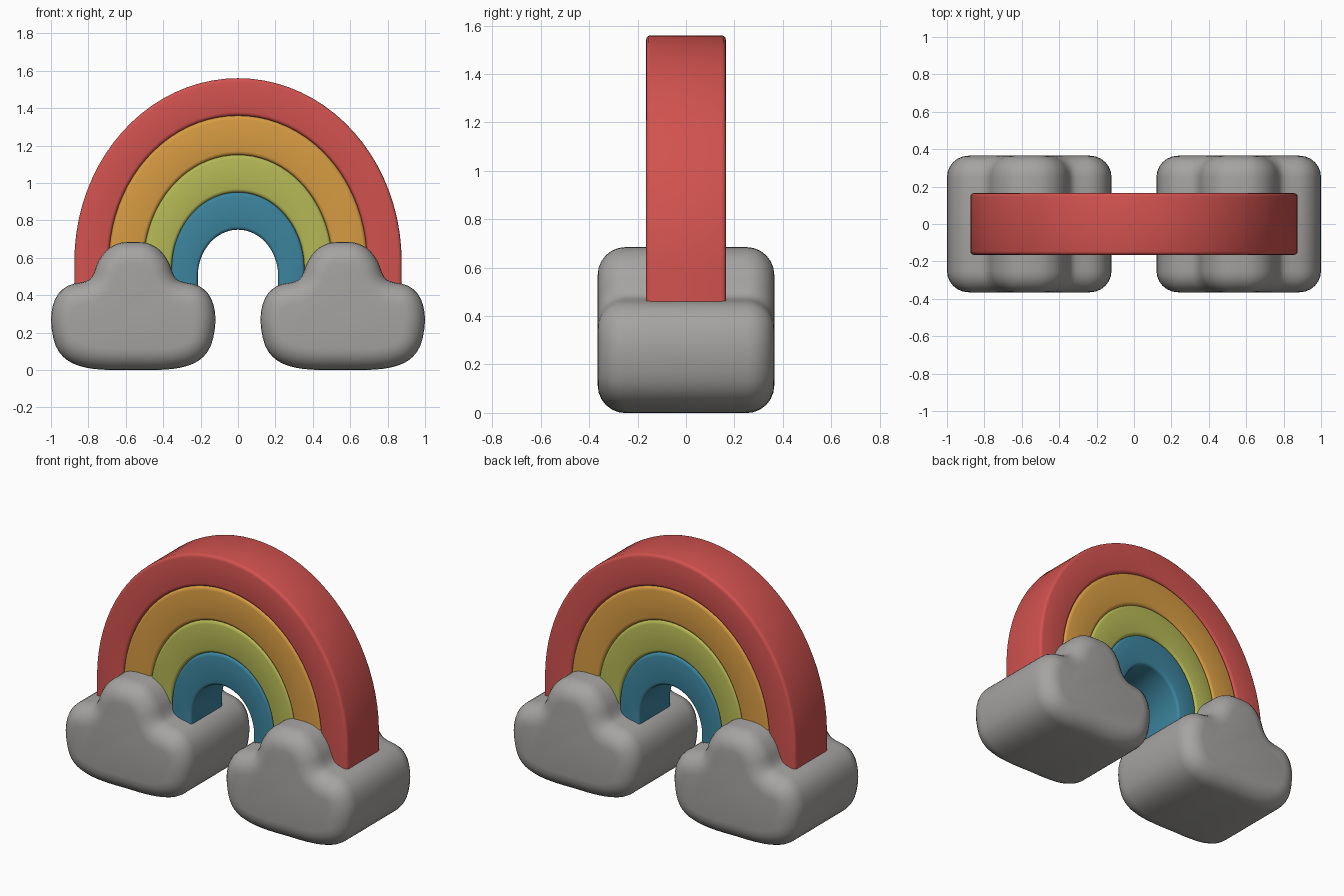
import bpy, bmesh, math
from mathutils import Vector

if "Cube" in bpy.data.objects:
    bpy.data.objects.remove(bpy.data.objects["Cube"])


def material(name, rgb):
    m = bpy.data.materials.new(name)
    m.diffuse_color = (*rgb, 1)
    m.use_nodes = True
    m.node_tree.nodes["Principled BSDF"].inputs["Base Color"].default_value = m.diffuse_color
    return m


def loft(name, rings, mat, angle):
    """Join closed rings of points into a capped, smooth-shaded solid."""
    bm = bmesh.new()
    loops = [[bm.verts.new(p) for p in ring] for ring in rings]
    n = len(loops[0])
    for a, b in zip(loops, loops[1:]):
        for i in range(n):
            j = (i + 1) % n
            bm.faces.new((a[i], a[j], b[j], b[i]))
    bm.faces.new(loops[0])
    bm.faces.new(loops[-1])
    bmesh.ops.recalc_face_normals(bm, faces=bm.faces)
    me = bpy.data.meshes.new(name)
    bm.to_mesh(me)
    bm.free()
    me.materials.append(mat)
    ob = bpy.data.objects.new(name, me)
    bpy.context.collection.objects.link(ob)
    bpy.ops.object.select_all(action='DESELECT')
    ob.select_set(True)
    bpy.context.view_layer.objects.active = ob
    bpy.ops.object.shade_smooth_by_angle(angle=math.radians(angle))
    return ob


# Rainbow bands: each edge is (half width, top height, spring height)
edges = [(0.875, 1.56, 0.58), (0.69, 1.36, 0.58), (0.505, 1.15, 0.56),
         (0.355, 0.95, 0.54), (0.215, 0.75, 0.50)]
bands = [("red_band", (0.64, 0.085, 0.078), 0.165),
         ("orange_band", (0.68, 0.33, 0.055), 0.163),
         ("green_band", (0.46, 0.48, 0.09), 0.161),
         ("blue_band", (0.045, 0.23, 0.34), 0.158)]
FOOT, STEPS = 0.3, 40


def arch_point(outer, inner, k, u, y):
    """Point on an arch cross-section; u runs from inner (0) to outer (1)."""
    def edge(e):
        rx, top, c = e
        if k in (0, STEPS + 2):
            return Vector((rx if k == 0 else -rx, 0, FOOT))
        t = math.pi * (k - 1) / STEPS
        return Vector((rx * math.cos(t), 0, c + (top - c) * math.sin(t)))
    p = edge(inner).lerp(edge(outer), u)
    p.y = y
    return p


for i, (name, rgb, depth) in enumerate(bands):
    b, w = 0.018, 0.1          # edge rounding in y and as a share of the width
    section = []
    for cu, cy, start in ((1 - w, depth - b, 0), (w, depth - b, 90),
                          (w, b - depth, 180), (1 - w, b - depth, 270)):
        for a in (0, 30, 60, 90):
            t = math.radians(start + a)
            section.append((cu + w * math.cos(t), cy + b * math.sin(t)))
    rings = [[arch_point(edges[i], edges[i + 1], k, u, y) for u, y in section]
             for k in range(STEPS + 3)]
    loft(name, rings, material(name.replace("_band", ""), rgb), 50)

# Cloud outline, right half from the middle of the base to the top of the bump
half = [(0, 0), (0.13, 0), (0.25, 0.012), (0.35, 0.05), (0.415, 0.13),
        (0.44, 0.27), (0.415, 0.385), (0.35, 0.45), (0.25, 0.475),
        (0.215, 0.51), (0.19, 0.575), (0.145, 0.638), (0.08, 0.677), (0, 0.685)]
ctrl = [Vector(p) for p in half + [(-x, z) for x, z in half[-2:0:-1]]]
outline = []
for i in range(len(ctrl)):
    p0, p1, p2, p3 = (ctrl[(i + d) % len(ctrl)] for d in (-1, 0, 1, 2))
    for t in (0, 0.33, 0.67):
        outline.append(0.5 * (2 * p1 + (p2 - p0) * t
                              + (2 * p0 - 5 * p1 + 4 * p2 - p3) * t * t
                              + (3 * p1 - p0 - 3 * p2 + p3) * t ** 3))
normals = []
for i in range(len(outline)):
    d = (outline[(i + 1) % len(outline)] - outline[i - 1]).normalized()
    normals.append(Vector((-d.y, d.x)))       # points inward

# Rounded front and back: rings shrink along a quarter circle
R, DEPTH = 0.115, 0.365
prof = [(DEPTH - R + R * math.sin(a), R * (1 - math.cos(a)))
        for a in (math.radians(15 * k) for k in range(7))]
stations = [(-y, s) for y, s in reversed(prof)] + prof
grey = material("cloud grey", (0.38, 0.37, 0.36))
for side, cx in (("left", -0.56), ("right", 0.56)):
    rings = [[(cx + p.x + n.x * s, y, p.y + n.y * s)
              for p, n in zip(outline, normals)] for y, s in stations]
    loft(side + "_cloud", rings, grey, 60)
